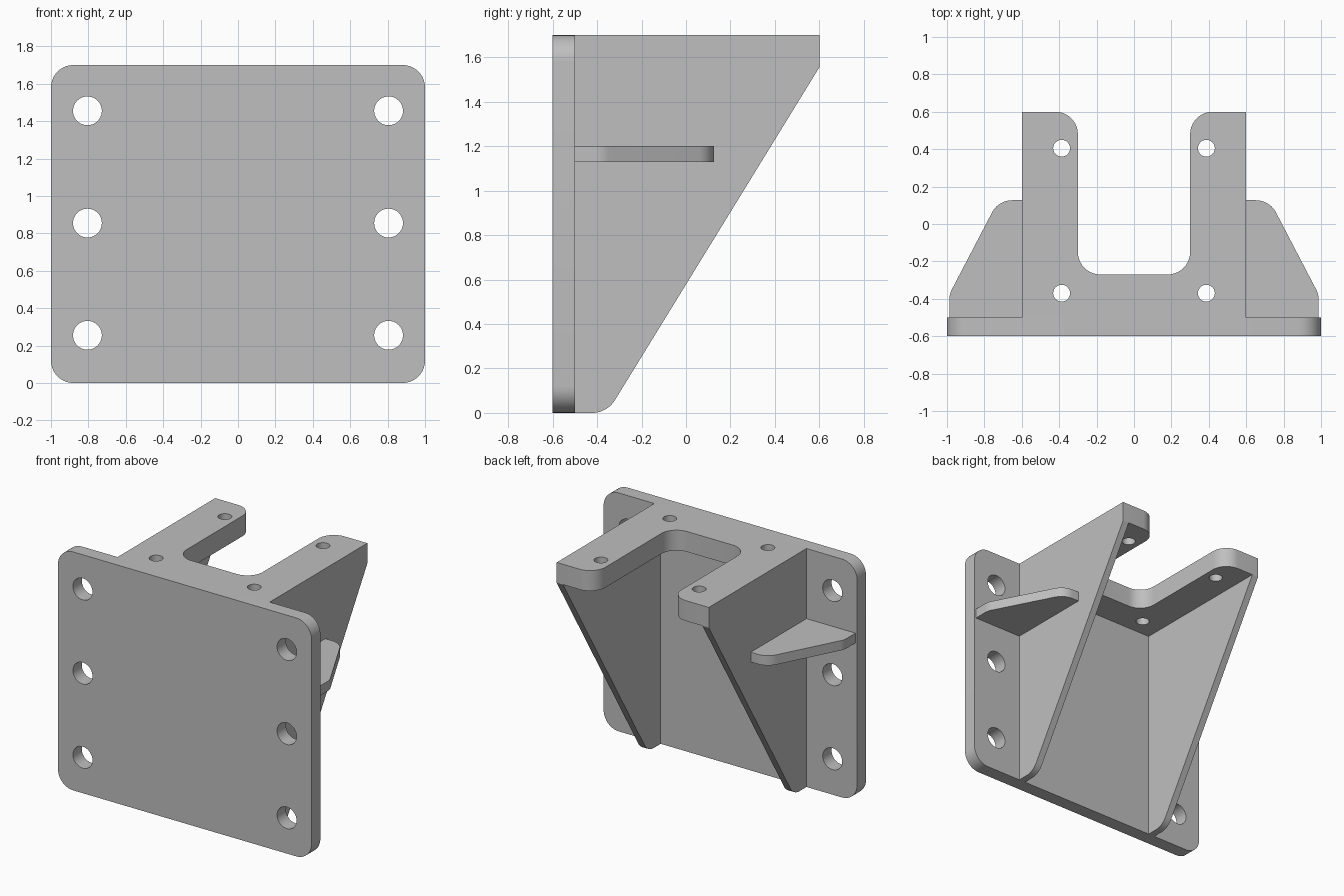
import bpy, bmesh, math
from mathutils import Vector

cube = bpy.data.objects.get("Cube")
if cube:
    bpy.data.objects.remove(cube, do_unlink=True)

grey = bpy.data.materials.new("grey metal")
grey.use_nodes = True
COLOUR = (0.52, 0.52, 0.52, 1)
grey.diffuse_color = COLOUR
grey.node_tree.nodes["Principled BSDF"].inputs["Base Color"].default_value = COLOUR

FILLET = 0.12


def rounded(corners, steps=10):
    """Outline from (u, v, radius) corners, each replaced by a tangent arc."""
    out = []
    for i, (u, v, r) in enumerate(corners):
        p = Vector((u, v))
        if r == 0:
            out.append(p)
            continue
        a = (Vector(corners[i - 1][:2]) - p).normalized()
        b = (Vector(corners[(i + 1) % len(corners)][:2]) - p).normalized()
        half = a.angle(b) / 2
        centre = p + (a + b).normalized() * r / math.sin(half)
        start = p + a * r / math.tan(half) - centre
        end = p + b * r / math.tan(half) - centre
        sweep = math.atan2(start.x * end.y - start.y * end.x, start.dot(end))
        for k in range(steps + 1):
            t = math.atan2(start.y, start.x) + sweep * k / steps
            out.append(centre + r * Vector((math.cos(t), math.sin(t))))
    return out


def circle(u, v, r, n=40):
    return [Vector((u + r * math.cos(math.tau * k / n), v + r * math.sin(math.tau * k / n)))
            for k in range(n)]


def slab(name, axis, loops, low, high):
    """Fill the outline and hole loops, then extrude from low to high along axis."""
    place = {"x": lambda p: (low, p.x, p.y),
             "y": lambda p: (p.x, low, p.y),
             "z": lambda p: (p.x, p.y, low)}[axis]
    bm = bmesh.new()
    for loop in loops:
        verts = [bm.verts.new(place(p)) for p in loop]
        for i, v in enumerate(verts):
            bm.edges.new((verts[i - 1], v))
    bmesh.ops.triangle_fill(bm, edges=bm.edges[:], use_beauty=True)
    new = bmesh.ops.extrude_face_region(bm, geom=bm.faces[:], use_keep_orig=True)["geom"]
    shift = Vector([high - low if a == axis else 0 for a in "xyz"])
    bmesh.ops.translate(bm, vec=shift, verts=[g for g in new if isinstance(g, bmesh.types.BMVert)])
    bmesh.ops.recalc_face_normals(bm, faces=bm.faces[:])
    mesh = bpy.data.meshes.new(name)
    bm.to_mesh(mesh)
    bm.free()
    mesh.materials.append(grey)
    obj = bpy.data.objects.new(name, mesh)
    bpy.context.collection.objects.link(obj)
    bpy.ops.object.select_all(action="DESELECT")
    obj.select_set(True)
    bpy.context.view_layer.objects.active = obj
    bpy.ops.object.shade_smooth_by_angle(angle=math.radians(25))
    return obj


# Upright mounting plate with six bolt holes
plate = rounded([(-1, 0, FILLET), (1, 0, FILLET), (1, 1.7, FILLET), (-1, 1.7, FILLET)])
bolts = [circle(s * 0.805, z, 0.077) for s in (-1, 1) for z in (0.255, 0.855, 1.455)]
slab("mounting_plate", "y", [plate] + bolts, -0.6, -0.5)

# U-shaped top shelf with four small holes
half_u = [(0.6, -0.5, 0), (0.6, 0.6, 0), (0.3, 0.6, FILLET), (0.3, -0.27, FILLET)]
shelf = rounded(half_u + [(-u, v, r) for u, v, r in reversed(half_u)])
pins = [circle(s * 0.387, y, 0.045) for s in (-1, 1) for y in (-0.37, 0.405)]
slab("top_shelf", "z", [shelf] + pins, 1.555, 1.7)

# Sloping side gussets and the small outer ribs
gusset = rounded([(-0.5, 0, 0), (-0.355, 0, FILLET), (0.6, 1.555, 0), (-0.5, 1.555, 0)])
for side, s in (("left", 1), ("right", -1)):
    slab(side + "_gusset", "x", [gusset], s * 0.55, s * 0.6)
    rib = rounded([(s * 0.6, -0.5, 0), (s * 0.987, -0.5, 0), (s * 0.987, -0.375, FILLET),
                   (s * 0.725, 0.127, FILLET), (s * 0.6, 0.127, 0)])
    slab(side + "_rib", "z", [rib], 1.13, 1.2)
